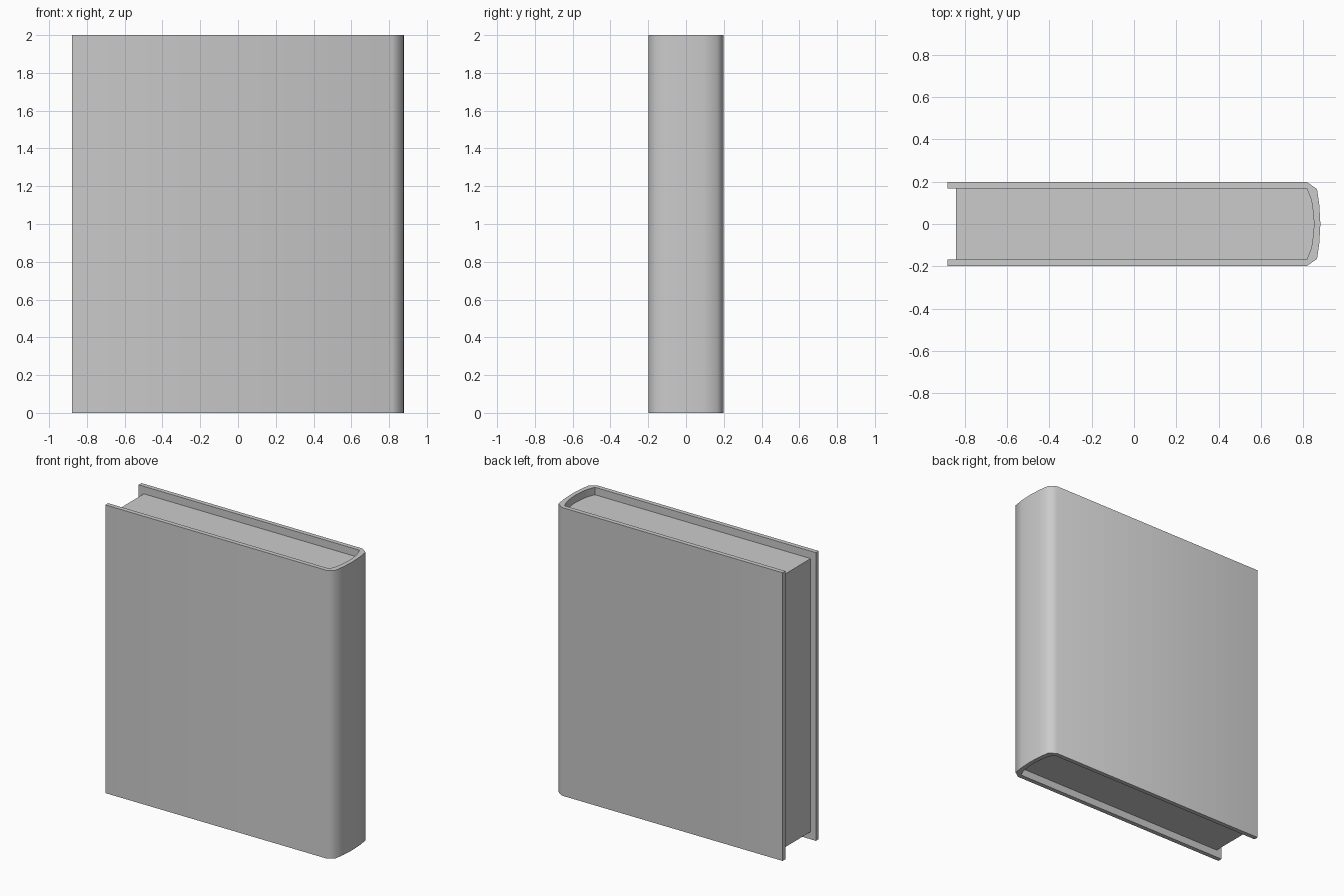
import bpy, bmesh, math

if "Cube" in bpy.data.objects:
    bpy.data.objects.remove(bpy.data.objects["Cube"])


def mirror_y(half):
    # Half profile (+y side, ending on y = 0) -> full profile
    return half + [(x, -y) for x, y in reversed(half) if y > 0]


def prism(name, profile, z0, z1):
    bm = bmesh.new()
    face = bm.faces.new([bm.verts.new((x, y, z0)) for x, y in profile])
    ext = bmesh.ops.extrude_face_region(bm, geom=[face])
    top = [v for v in ext["geom"] if isinstance(v, bmesh.types.BMVert)]
    bmesh.ops.translate(bm, verts=top, vec=(0, 0, z1 - z0))
    bmesh.ops.recalc_face_normals(bm, faces=bm.faces)
    mesh = bpy.data.meshes.new(name)
    bm.to_mesh(mesh)
    bm.free()
    obj = bpy.data.objects.new(name, mesh)
    bpy.context.collection.objects.link(obj)
    bpy.ops.object.select_all(action='DESELECT')
    obj.select_set(True)
    bpy.context.view_layer.objects.active = obj
    bpy.ops.object.shade_smooth_by_angle(angle=math.radians(60))
    return obj


spine_outer = [(0.816, 0.198), (0.864, 0.165), (0.875, 0.09), (0.88, 0)]
spine_inner = [(0.816, 0.167), (0.838, 0.11), (0.846, 0.055), (0.85, 0)]

# Cover: two boards wrapped around a rounded spine
outer = mirror_y([(-0.88, 0.198)] + spine_outer)
inner = mirror_y([(-0.88, 0.167)] + spine_inner)
prism("cover", outer + inner[::-1], 0, 2)

# Page block, recessed at the top, bottom and fore edge
prism("pages", mirror_y([(-0.84, 0.167)] + spine_inner), 0.052, 1.948)
